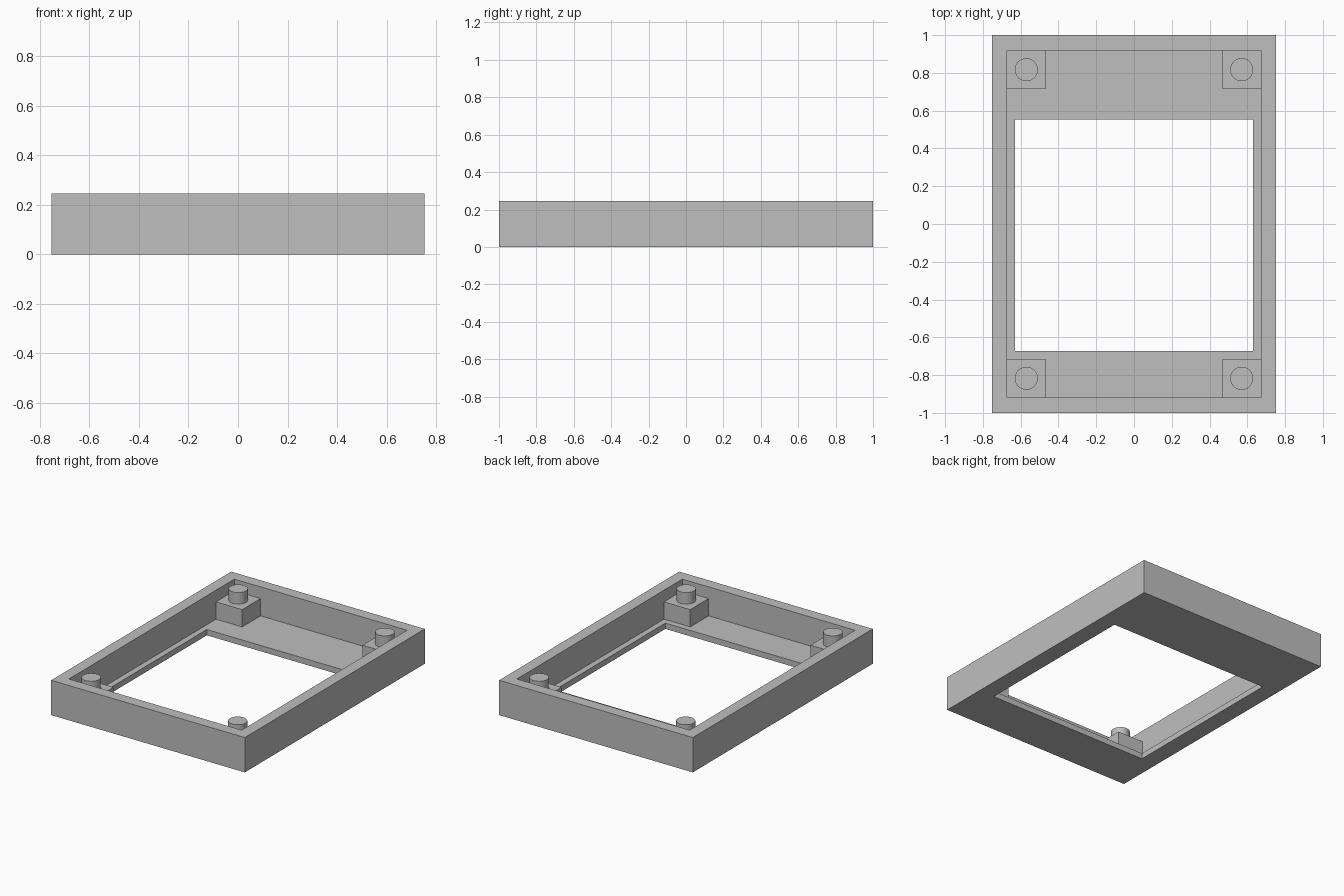
import bpy
import bmesh

default = bpy.data.objects.get("Cube")
if default:
    bpy.data.objects.remove(default, do_unlink=True)

# Single plain grey material
GREY = (0.52, 0.52, 0.52, 1.0)
grey = bpy.data.materials.new("plain_grey")
grey.use_nodes = True
grey.diffuse_color = GREY
grey.node_tree.nodes["Principled BSDF"].inputs["Base Color"].default_value = GREY

# Main dimensions
HALF_X, HALF_Y, HEIGHT = 0.753, 1.0, 0.245
WALL, FLOOR = 0.081, 0.041
BLOCK, BLOCK_TOP = 0.204, 0.163
PEG_RADIUS = 0.061
WIN_X, WIN_FRONT, WIN_BACK = 0.631, -0.672, 0.554
CAV_X, CAV_Y = HALF_X - WALL, HALF_Y - WALL


def add_object(name, bm):
    bmesh.ops.recalc_face_normals(bm, faces=bm.faces)
    mesh = bpy.data.meshes.new(name)
    bm.to_mesh(mesh)
    bm.free()
    mesh.materials.append(grey)
    obj = bpy.data.objects.new(name, mesh)
    bpy.context.collection.objects.link(obj)
    return obj


def rect_loop(bm, x, front, back, z):
    corners = ((-x, front), (x, front), (x, back), (-x, back))
    return [bm.verts.new((cx, cy, z)) for cx, cy in corners]


# Tray: rectangular loops follow the wall section round and close on themselves
bm = bmesh.new()
loops = [
    rect_loop(bm, HALF_X, -HALF_Y, HALF_Y, 0),
    rect_loop(bm, HALF_X, -HALF_Y, HALF_Y, HEIGHT),
    rect_loop(bm, CAV_X, -CAV_Y, CAV_Y, HEIGHT),
    rect_loop(bm, CAV_X, -CAV_Y, CAV_Y, FLOOR),
    rect_loop(bm, WIN_X, WIN_FRONT, WIN_BACK, FLOOR),
    rect_loop(bm, WIN_X, WIN_FRONT, WIN_BACK, 0),
]
for a, b in zip(loops, loops[1:] + loops[:1]):
    for i in range(4):
        j = (i + 1) % 4
        bm.faces.new((a[i], a[j], b[j], b[i]))
add_object("tray_frame", bm)

# Corner blocks, each with a round peg level with the rim
for side, sx in (("right", -1), ("left", 1)):
    for end, sy in (("front", -1), ("back", 1)):
        x = sx * (CAV_X - BLOCK / 2)
        y = sy * (CAV_Y - BLOCK / 2)

        bm = bmesh.new()
        bmesh.ops.create_cube(bm, size=1)
        bmesh.ops.scale(bm, vec=(BLOCK, BLOCK, BLOCK_TOP - FLOOR), verts=bm.verts)
        block = add_object(f"{end}_{side}_corner_block", bm)
        block.location = (x, y, (FLOOR + BLOCK_TOP) / 2)

        bm = bmesh.new()
        bmesh.ops.create_cone(bm, cap_ends=True, segments=48, radius1=PEG_RADIUS,
                              radius2=PEG_RADIUS, depth=HEIGHT - BLOCK_TOP)
        peg = add_object(f"{end}_{side}_peg", bm)
        peg.location = (x, y, (BLOCK_TOP + HEIGHT) / 2)
        bpy.ops.object.select_all(action="DESELECT")
        peg.select_set(True)
        bpy.context.view_layer.objects.active = peg
        bpy.ops.object.shade_smooth_by_angle()
